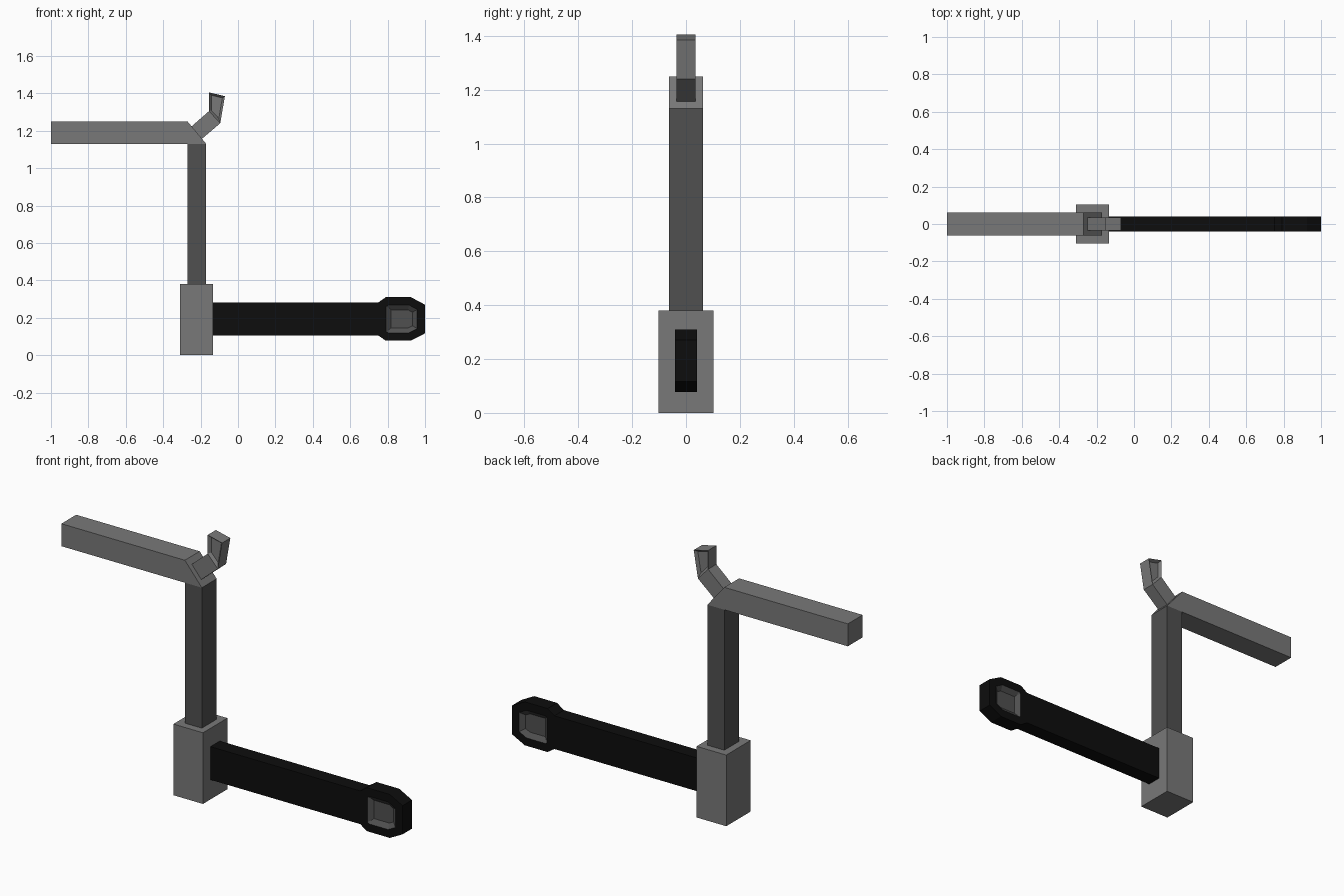
import bpy, bmesh

if "Cube" in bpy.data.objects:
    bpy.data.objects.remove(bpy.data.objects["Cube"])


def material(name, v):
    m = bpy.data.materials.new(name)
    m.diffuse_color = (v, v, v, 1)
    m.use_nodes = True
    m.node_tree.nodes["Principled BSDF"].inputs["Base Color"].default_value = m.diffuse_color
    return m


GREY = material("mid grey", 0.19)
DARK = material("dark grey", 0.08)
BLACK = material("black", 0.004)


def prism(name, pts, half, mats, insets=()):
    """Extrude an x-z profile to y = +-half; insets are (width, depth, material index)
    applied in turn to the front and back faces."""
    bm = bmesh.new()
    face = bm.faces.new([bm.verts.new((x, -half, z)) for x, z in pts])
    ext = bmesh.ops.extrude_face_region(bm, geom=[face])
    for v in (g for g in ext["geom"] if isinstance(g, bmesh.types.BMVert)):
        v.co.y = half
    bmesh.ops.recalc_face_normals(bm, faces=bm.faces[:])
    bm.normal_update()
    caps = [f for f in bm.faces if abs(f.normal.y) > 0.9]
    for width, depth, index in insets:
        ring = bmesh.ops.inset_individual(bm, faces=caps, thickness=width,
                                          depth=depth, use_even_offset=True)["faces"]
        for f in ring + caps:
            f.material_index = index
    me = bpy.data.meshes.new(name)
    bm.to_mesh(me)
    bm.free()
    for m in mats:
        me.materials.append(m)
    ob = bpy.data.objects.new(name, me)
    bpy.context.collection.objects.link(ob)
    return ob


def rect(x0, x1, z0, z1):
    return [(x0, z0), (x1, z0), (x1, z1), (x0, z1)]


# Base block and upright post
prism("base_block", rect(-0.31, -0.135, 0, 0.38), 0.103, [GREY])
prism("post", rect(-0.27, -0.17, 0.38, 1.13), 0.0625, [DARK])

# Upper arm with slanted end
prism("upper_arm", [(-1, 1.13), (-0.17, 1.13), (-0.27, 1.25), (-1, 1.25)], 0.0625, [GREY])

# Bent hook, its tip recessed on both sides
prism("hook_stem", [(-0.25, 1.222), (-0.195, 1.155), (-0.095, 1.24), (-0.155, 1.305)],
      0.035, [GREY])
prism("hook_tip", [(-0.155, 1.305), (-0.095, 1.24), (-0.07, 1.385), (-0.155, 1.405)],
      0.035, [GREY], [(0.012, -0.015, 0)])

# Black lower arm and its eight-sided head with a grey dished eye
prism("lower_arm", rect(-0.135, 0.75, 0.105, 0.282), 0.04, [BLACK])
prism("arm_head", [(0.75, 0.105), (0.79, 0.078), (0.925, 0.078), (1, 0.117),
                   (1, 0.27), (0.925, 0.31), (0.79, 0.31), (0.75, 0.282)],
      0.04, [BLACK, DARK], [(0.042, 0, 0), (0.025, -0.02, 1)])
